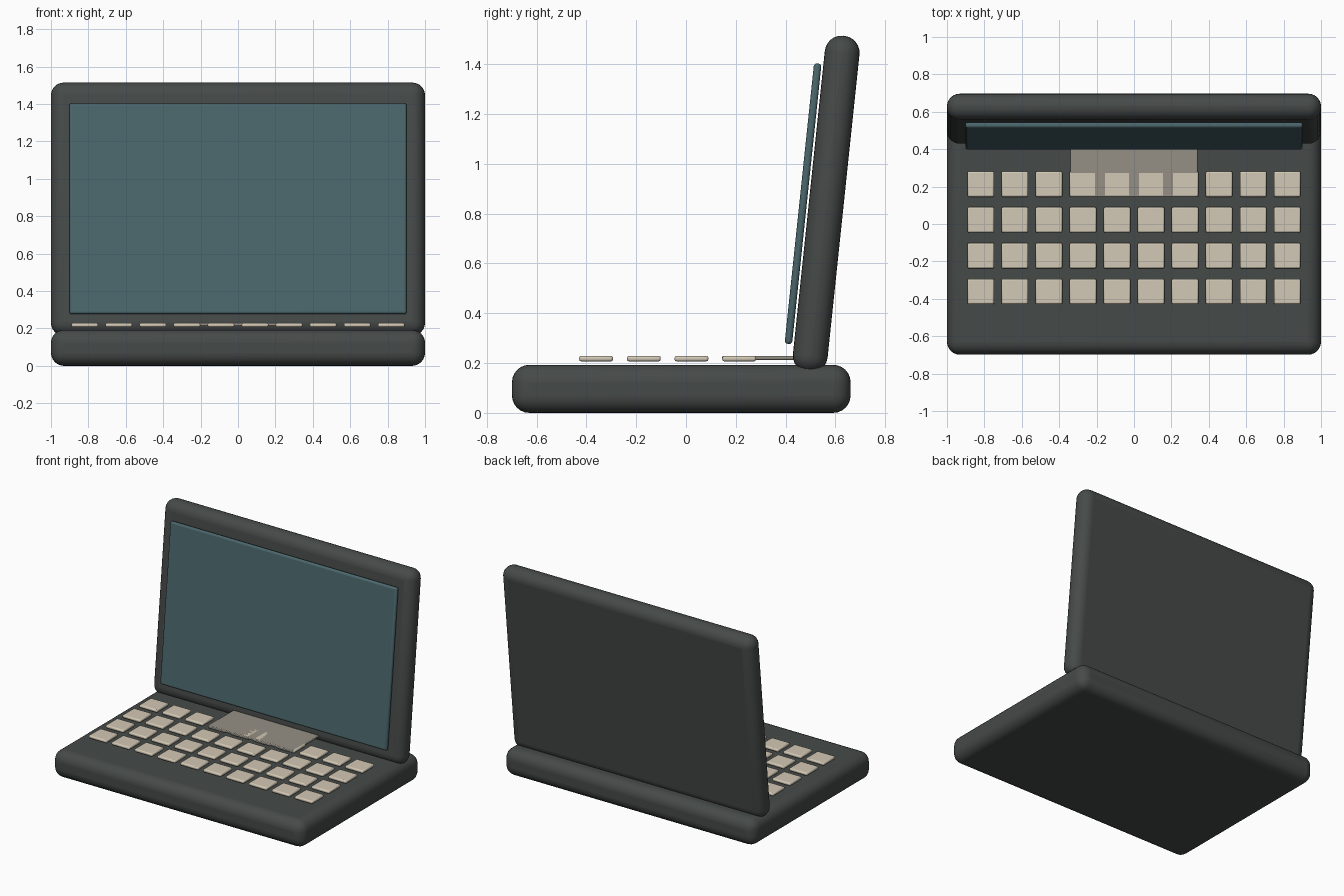
import bpy
import math

if "Cube" in bpy.data.objects:
    bpy.data.objects.remove(bpy.data.objects["Cube"])


def material(name, color):
    m = bpy.data.materials.new(name)
    m.diffuse_color = color
    m.use_nodes = True
    m.node_tree.nodes["Principled BSDF"].inputs["Base Color"].default_value = m.diffuse_color
    return m


CASE = material("case_grey", (0.06, 0.068, 0.064, 1))
GLASS = material("screen_teal", (0.07, 0.135, 0.15, 1))
KEY = material("key_cream", (0.65, 0.58, 0.46, 1))
PAD = material("pad_grey", (0.30, 0.28, 0.24, 0.6))


def rounded_box(name, size, loc, radius, segments, mat, tilt=0.0):
    bpy.ops.mesh.primitive_cube_add(size=1, location=loc)
    ob = bpy.context.object
    ob.name = name
    ob.scale = size
    bpy.ops.object.transform_apply(location=False, rotation=False, scale=True)
    ob.rotation_euler.x = tilt
    bevel = ob.modifiers.new("rounding", "BEVEL")
    bevel.width = radius
    bevel.segments = segments
    bevel.limit_method = "NONE"
    ob.data.materials.append(mat)
    bpy.ops.object.shade_smooth_by_angle(angle=math.radians(35))
    return ob


TILT = math.radians(-6)

# Case: lower body and the lid leaning back from it
rounded_box("base", (2, 1.36, 0.193), (0, -0.019, 0.0965), 0.07, 6, CASE)
rounded_box("lid", (2, 0.14, 1.36), (0, 0.563, 0.838), 0.068, 6, CASE, TILT)

# Screen panel standing just in front of the lid
rounded_box("screen", (1.804, 0.03, 1.133), (0, 0.47, 0.84), 0.013, 3, GLASS, TILT)

# Keyboard: four rows of ten keys
for row in range(4):
    for col in range(10):
        x = (col - 4.5) * 0.182
        y = -0.361 + row * 0.1915
        rounded_box(f"key_{row + 1}_{col + 1}", (0.143, 0.136, 0.022),
                    (x, y, 0.218), 0.008, 2, KEY)

# Thin pad reaching from the back row of keys to the lid
rounded_box("touch_pad", (0.68, 0.36, 0.016), (0, 0.325, 0.221), 0.005, 2, PAD)
